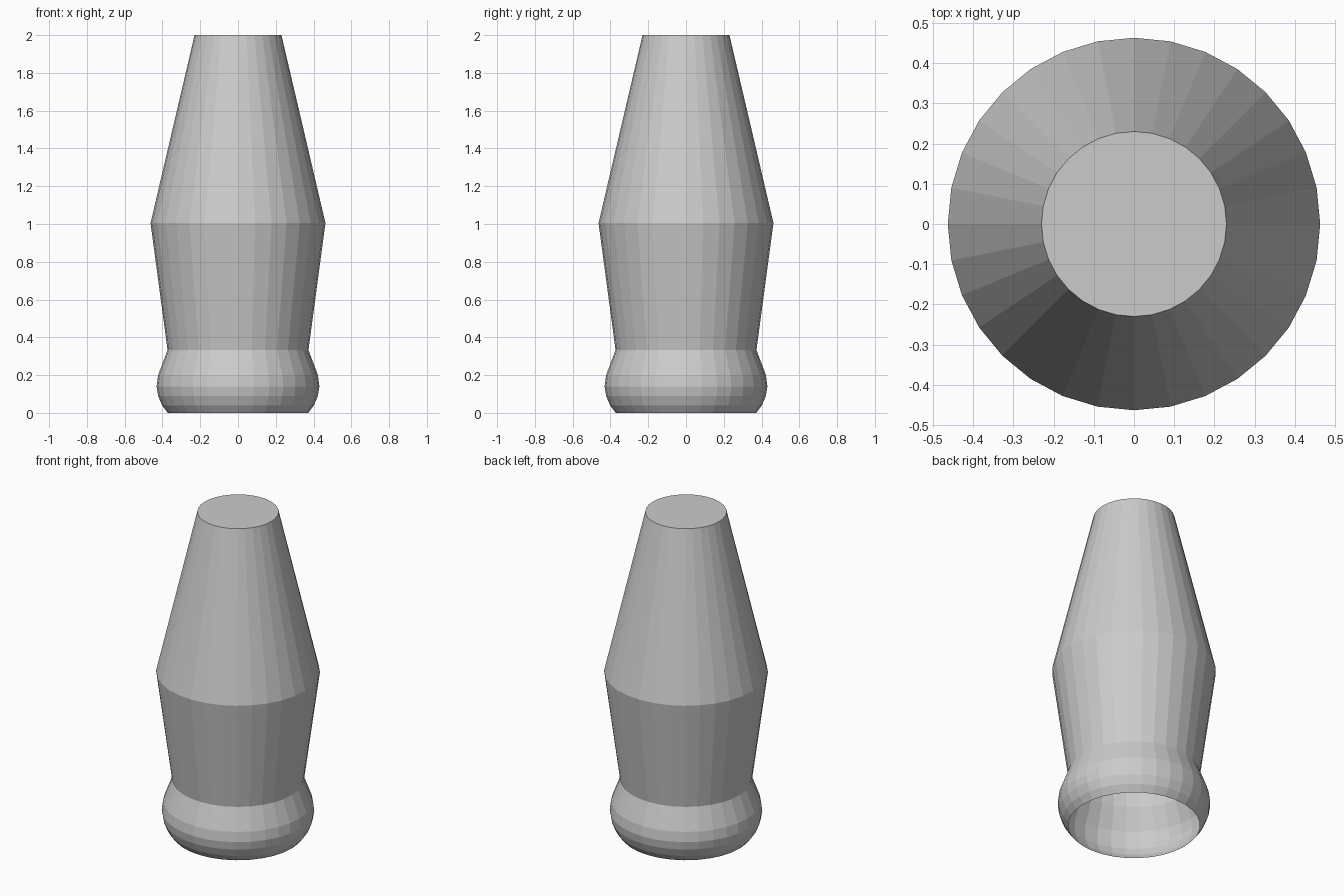
import bpy, bmesh
from math import cos, sin, tau

if "Cube" in bpy.data.objects:
    bpy.data.objects.remove(bpy.data.objects["Cube"])

SIDES = 32
# (radius, height) from the open base up to the closed top
PROFILE = [(0.372, 0.0), (0.402, 0.04), (0.423, 0.09), (0.431, 0.14),
           (0.423, 0.20), (0.373, 0.333), (0.463, 1.005), (0.23, 2.0)]

bm = bmesh.new()
rings = [[bm.verts.new((r * cos(tau * i / SIDES), r * sin(tau * i / SIDES), z))
          for i in range(SIDES)] for r, z in PROFILE]

# Faceted side wall
for low, high in zip(rings, rings[1:]):
    for i in range(SIDES):
        j = (i + 1) % SIDES
        bm.faces.new((low[i], low[j], high[j], high[i]))

# Flat top cap; the base stays open
bm.faces.new(rings[-1])

mesh = bpy.data.meshes.new("tapered_body")
bm.to_mesh(mesh)
bm.free()
body = bpy.data.objects.new("tapered_body", mesh)
bpy.context.collection.objects.link(body)
